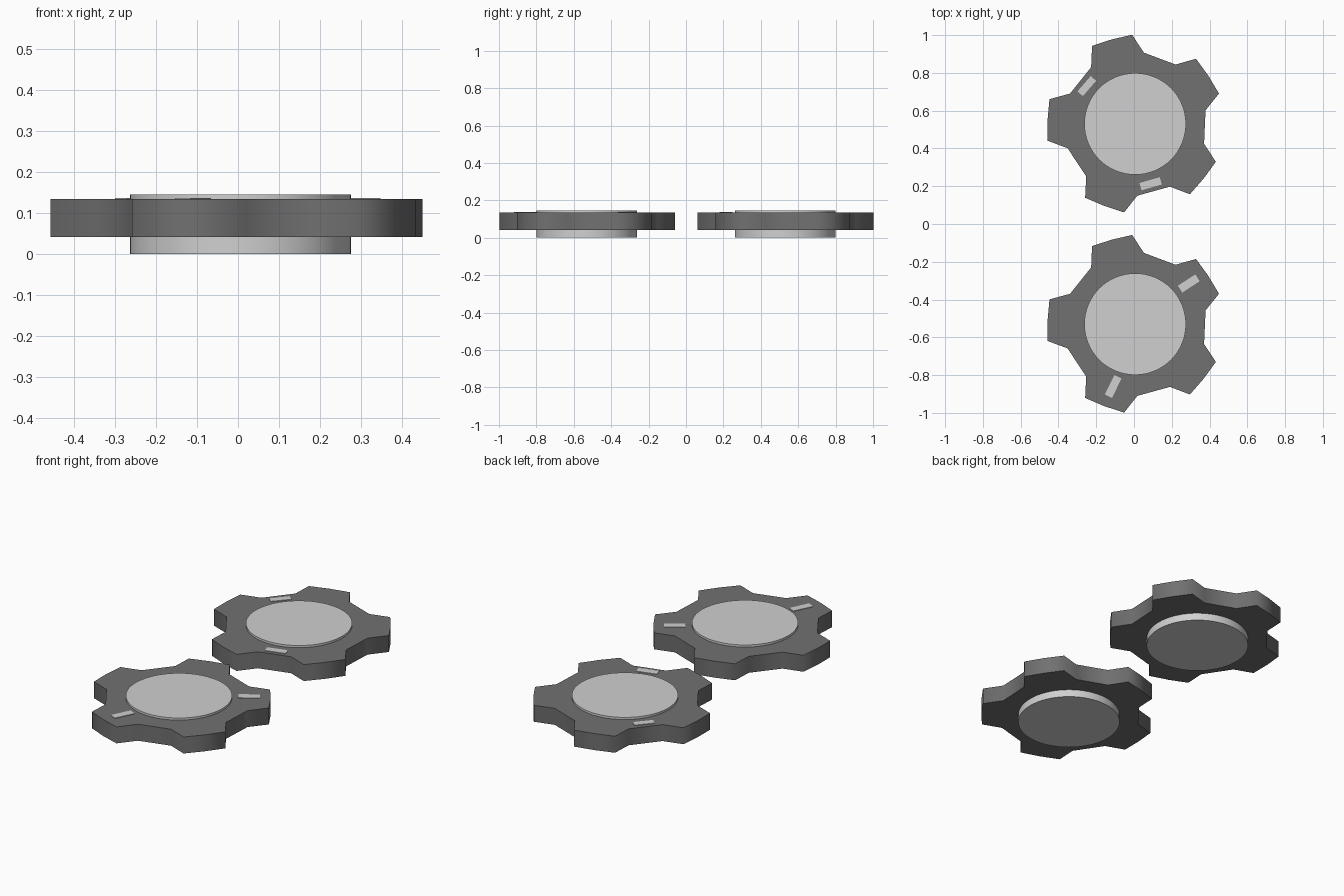
import bpy, bmesh, math
from mathutils import Matrix

if "Cube" in bpy.data.objects:
    bpy.data.objects.remove(bpy.data.objects["Cube"])


def material(name, v):
    m = bpy.data.materials.new(name)
    m.diffuse_color = (v, v, v, 1)
    m.use_nodes = True
    m.node_tree.nodes["Principled BSDF"].inputs["Base Color"].default_value = m.diffuse_color
    return m


DARK = material("dark grey", 0.165)
LIGHT = material("light grey", 0.63)


def finish(name, bm, mat, angle):
    bmesh.ops.recalc_face_normals(bm, faces=bm.faces)
    me = bpy.data.meshes.new(name)
    bm.to_mesh(me)
    bm.free()
    me.materials.append(mat)
    ob = bpy.data.objects.new(name, me)
    bpy.context.collection.objects.link(ob)
    bpy.ops.object.select_all(action='DESELECT')
    ob.select_set(True)
    bpy.context.view_layer.objects.active = ob
    bpy.ops.object.shade_smooth_by_angle(angle=math.radians(angle))
    return ob


def prism(name, pts, z0, z1, mat, angle):
    bm = bmesh.new()
    face = bm.faces.new([bm.verts.new((x, y, z0)) for x, y in pts])
    ext = bmesh.ops.extrude_face_region(bm, geom=[face], use_keep_orig=True)
    top = [v for v in ext["geom"] if isinstance(v, bmesh.types.BMVert)]
    bmesh.ops.translate(bm, verts=top, vec=(0, 0, z1 - z0))
    return finish(name, bm, mat, angle)


def gear_outline(cx, cy):
    # five blunt teeth: base, tip, gently bowed tip middle, tip, base
    tooth = [(-22.4, 0.38), (-13.5, 0.472), (0, 0.464), (13.5, 0.472), (22.4, 0.38)]
    pts = []
    for i in range(5):
        for da, r in tooth:
            a = math.radians(33.4 + 72 * i + da)
            pts.append((cx + r * math.cos(a), cy + r * math.sin(a)))
    return pts


def circle(cx, cy, r, n=64):
    return [(cx + r * math.cos(2 * math.pi * i / n),
             cy + r * math.sin(2 * math.pi * i / n)) for i in range(n)]


def marker(name, x, y, deg, length, width):
    # thin raised bar on the gear face
    bm = bmesh.new()
    mat = (Matrix.Translation((x, y, 0.1335))
           @ Matrix.Rotation(math.radians(deg), 4, 'Z')
           @ Matrix.Diagonal((length, width, 0.007, 1)))
    bmesh.ops.create_cube(bm, size=1, matrix=mat)
    finish(name, bm, LIGHT, 30)


# two toothed wheels, each with a disc through the middle
for side, cy in (("back", 0.53), ("front", -0.53)):
    prism(side + "_gear", gear_outline(0.006, cy), 0.042, 0.134, DARK, 80)
    prism(side + "_disc", circle(0.006, cy, 0.269), 0.0, 0.146, LIGHT, 40)

# marker bars: between teeth on the back wheel, on teeth on the front wheel
marker("back_marker_left", -0.25, 0.73, 49, 0.107, 0.038)
marker("back_marker_near", 0.088, 0.213, 16, 0.112, 0.04)
marker("front_marker_right", 0.29, -0.315, 33, 0.11, 0.043)
marker("front_marker_near", -0.11, -0.86, 64, 0.115, 0.042)
